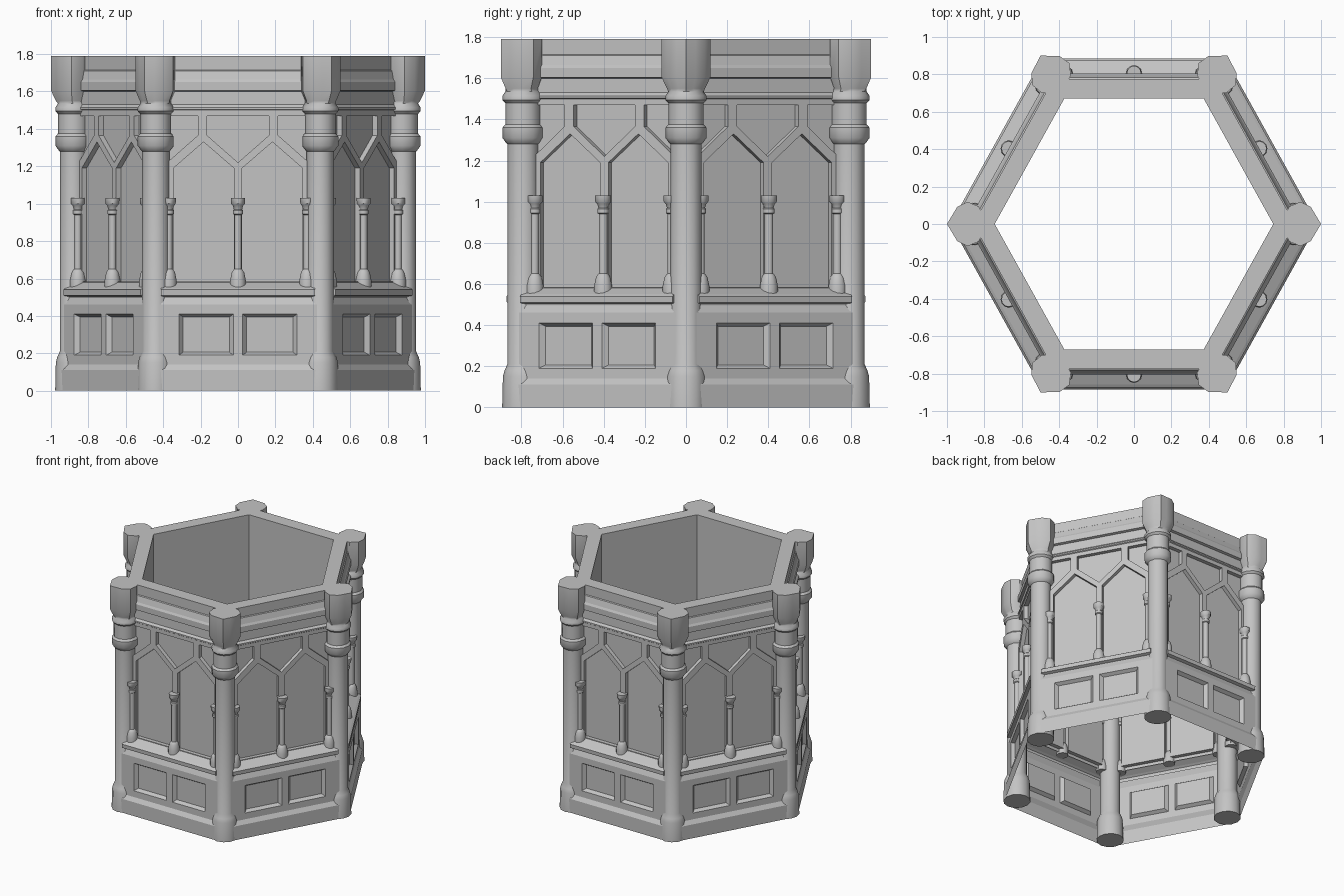
import bpy, bmesh, math
from mathutils import Matrix, Vector

cube = bpy.data.objects.get("Cube")
if cube:
    bpy.data.objects.remove(cube, do_unlink=True)

stone = bpy.data.materials.new("grey_stone")
stone.use_nodes = True
stone.diffuse_color = (0.55, 0.55, 0.55, 1)
stone.node_tree.nodes["Principled BSDF"].inputs["Base Color"].default_value = (0.55, 0.55, 0.55, 1)

TAN30 = math.tan(math.pi / 6)
STRETCH = 1.04  # the hexagon is slightly longer in y


def finish(bm, name, facing=0, smooth=None):
    """Orient one bay (facing is the y sign of an open sheet), repeat it six times, make the object."""
    bmesh.ops.recalc_face_normals(bm, faces=bm.faces[:])
    if facing:
        total = sum(f.normal.y * f.calc_area() for f in bm.faces)
        if total * facing < 0:
            bmesh.ops.reverse_faces(bm, faces=bm.faces[:])
    source = bm.verts[:] + bm.edges[:] + bm.faces[:]
    for k in range(1, 6):
        copy = bmesh.ops.duplicate(bm, geom=source)["geom"]
        verts = [g for g in copy if isinstance(g, bmesh.types.BMVert)]
        bmesh.ops.transform(bm, matrix=Matrix.Rotation(k * math.pi / 3, 4, "Z"), verts=verts)
    bmesh.ops.scale(bm, vec=Vector((1, STRETCH, 1)), verts=bm.verts[:])
    bmesh.ops.remove_doubles(bm, verts=bm.verts[:], dist=0.0005)
    mesh = bpy.data.meshes.new(name)
    bm.to_mesh(mesh)
    bm.free()
    mesh.materials.append(stone)
    obj = bpy.data.objects.new(name, mesh)
    bpy.context.collection.objects.link(obj)
    if smooth:
        bpy.ops.object.select_all(action="DESELECT")
        obj.select_set(True)
        bpy.context.view_layer.objects.active = obj
        bpy.ops.object.shade_smooth_by_angle(angle=math.radians(smooth))
    return obj


def moulding(name, profile, half=None, facing=-1):
    """Run an (offset, height) profile along one side; mitred at the corners unless half is given."""
    bm = bmesh.new()
    left, right = [], []
    for a, z in profile:
        h = half or a * TAN30
        left.append(bm.verts.new((-h, -a, z)))
        right.append(bm.verts.new((h, -a, z)))
    for i in range(len(profile) - 1):
        bm.faces.new((left[i], right[i], right[i + 1], left[i + 1]))
    if half and len(profile) > 3:
        bm.faces.new(left)
        bm.faces.new(right)
    finish(bm, name, facing)


def panel(name, a, half, z0, z1, holes, depth, taper=0.0):
    """Flat wall sheet with recessed fields pushed inwards."""
    bm = bmesh.new()
    edges = []

    def loop(points):
        verts = [bm.verts.new((x, -a, z)) for x, z in points]
        for i, v in enumerate(verts):
            edges.append(bm.edges.new((v, verts[(i + 1) % len(verts)])))
        return verts

    loop([(-half, z0), (half, z0), (half, z1), (-half, z1)])
    rims = [loop(h) for h in holes]
    bmesh.ops.triangle_fill(bm, use_beauty=True, use_dissolve=False, edges=edges,
                            normal=Vector((0, -1, 0)))
    for rim in rims:
        centre = sum((v.co for v in rim), Vector()) / len(rim)
        back = [bm.verts.new(v.co.lerp(centre, taper) + Vector((0, depth, 0))) for v in rim]
        for i in range(len(rim)):
            j = (i + 1) % len(rim)
            bm.faces.new((rim[i], rim[j], back[j], back[i]))
        bm.faces.new(back)
    finish(bm, name, -1)


def loft(bm, rings):
    """Skin a stack of equal-length rings and cap both ends."""
    loops = [[bm.verts.new(p) for p in ring] for ring in rings]
    n = len(loops[0])
    for low, high in zip(loops, loops[1:]):
        for i in range(n):
            j = (i + 1) % n
            bm.faces.new((low[i], low[j], high[j], high[i]))
    bm.faces.new(loops[0][::-1])
    bm.faces.new(loops[-1])


def mirrored(points):
    return [(-x, z) for x, z in reversed(points)]


# Plinth, dado with two sunk fields, and sill
moulding("plinth", [(0.85, 0), (0.85, 0.11), (0.83, 0.14)], 0.43)
field = [(0.025, 0.19), (0.315, 0.19), (0.315, 0.41), (0.025, 0.41)]
panel("dado_panels", 0.83, 0.43, 0.14, 0.46, [field, mirrored(field)], 0.025, 0.15)
moulding("sill", [(0.83, 0.46), (0.815, 0.495), (0.815, 0.502), (0.838, 0.51),
                  (0.84, 0.54), (0.825, 0.55), (0.765, 0.58)], 0.412)

# Arcade wall with pointed niches and the fields above them
niche = [(0.022, 0.585), (0.345, 0.585), (0.345, 1.19), (0.184, 1.33), (0.022, 1.19)]
spandrel = [(0.215, 1.365), (0.385, 1.215), (0.385, 1.47), (0.215, 1.47)]
middle = [(-0.165, 1.365), (0, 1.22), (0.165, 1.365), (0.165, 1.47), (-0.165, 1.47)]
panel("arcade_wall", 0.765, 0.44, 0.56, 1.5,
      [niche, mirrored(niche), spandrel, mirrored(spandrel), middle], 0.03)

# Cornice with top rim, and the inner lining
moulding("cornice", [(0.765, 1.5), (0.772, 1.505), (0.772, 1.515), (0.757, 1.53), (0.755, 1.6),
                     (0.774, 1.605), (0.774, 1.65), (0.765, 1.665), (0.752, 1.71),
                     (0.745, 1.715), (0.745, 1.79), (0.645, 1.79)])
moulding("inner_lining", [(0.645, 1.79), (0.645, 1.05)], facing=1)

# Small engaged shafts between the niches
bm = bmesh.new()
SHAFT = [(0.55, 0.042), (0.59, 0.042), (0.63, 0.034), (0.645, 0.026), (0.65, 0.02), (0.94, 0.02),
         (0.945, 0.027), (0.965, 0.027), (0.97, 0.022), (0.99, 0.028), (1.0, 0.037), (1.03, 0.038)]
for x in (-0.37, 0, 0.37):
    loft(bm, [[(x + r * math.cos(t * math.pi / 6), -0.775 + r * math.sin(t * math.pi / 6), z)
               for t in range(12)] for z, r in SHAFT])
finish(bm, "colonnettes", smooth=40)

# Corner columns: round below, with a beaked capital at the top
half_cap = [(0.12, 0), (0.092, 0.045), (0.065, 0.088), (0.01, 0.114),
            (-0.05, 0.09), (-0.075, 0.045), (-0.08, 0)]
cap = half_cap + [(x, -y) for x, y in half_cap[-2:0:-1]]
disc = [(0.112 * math.cos(t * math.pi / 6), 0.112 * math.sin(t * math.pi / 6)) for t in range(12)]
COLUMN = [(0, 0.87), (0.15, 0.84), (0.18, 0.77), (0.21, 0.65), (1.28, 0.65), (1.285, 0.7),
          (1.31, 0.86), (1.36, 0.86), (1.375, 0.74), (1.48, 0.74), (1.495, 0.86),
          (1.515, 0.86), (1.535, 0.74)]
rings = [[(0.88 + x * s, y * s, z) for x, y in disc] for z, s in COLUMN]
rings += [[(0.88 + x * s, y * s, z) for x, y in cap] for z, s in ((1.55, 0.78), (1.605, 1), (1.79, 1))]
bm = bmesh.new()
loft(bm, rings)
finish(bm, "corner_columns", smooth=40)
